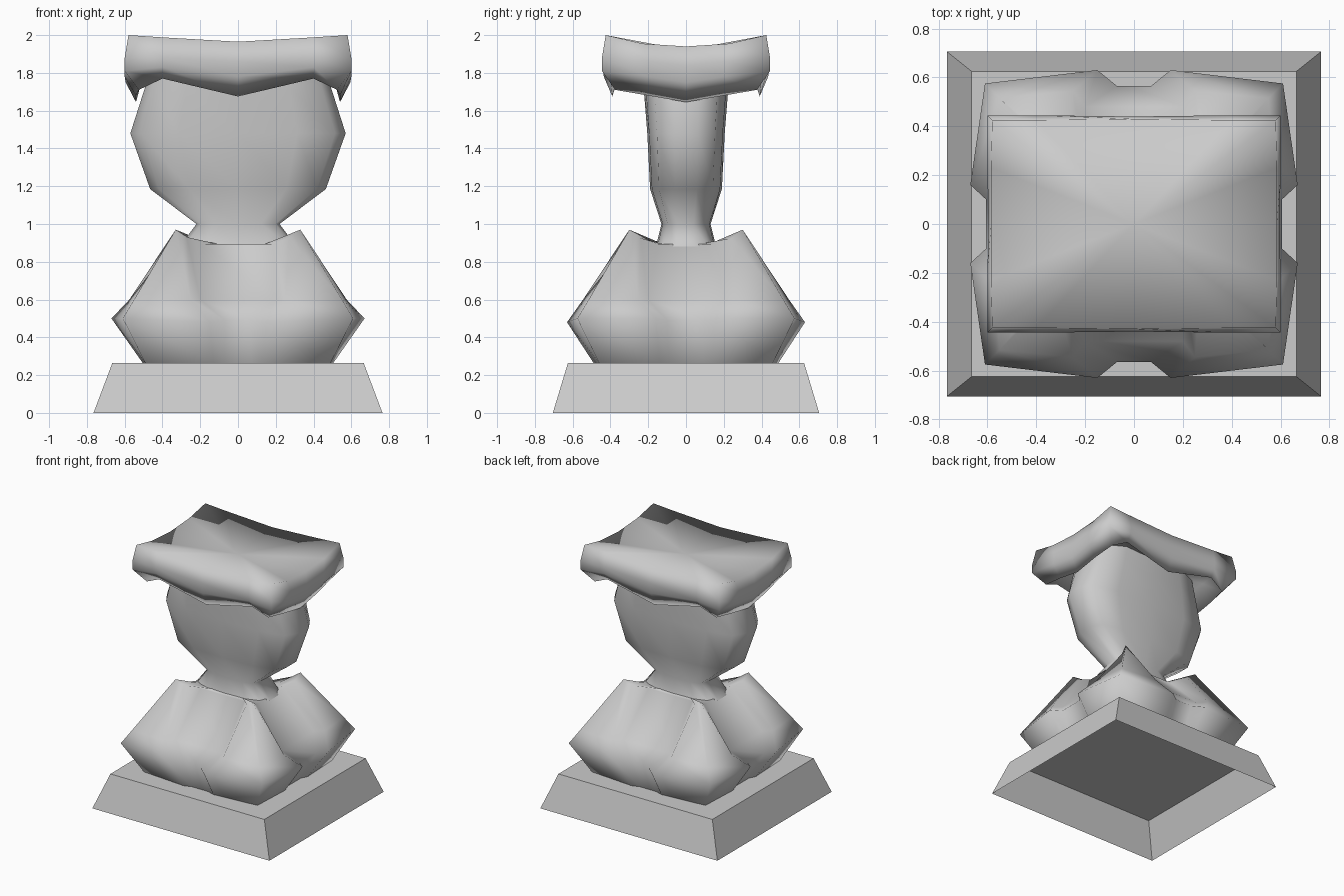
import bpy
import bmesh
import math

cube = bpy.data.objects.get("Cube")
if cube:
    bpy.data.objects.remove(cube, do_unlink=True)

stone = bpy.data.materials.new("grey_stone")
stone.use_nodes = True
GREY = (0.6, 0.6, 0.6, 1.0)
stone.diffuse_color = GREY
stone.node_tree.nodes["Principled BSDF"].inputs["Base Color"].default_value = GREY


def mirror_ring(quarter):
    """Mirror a quarter outline (from the y axis to the x axis) into a full ring."""
    ring = []
    for sx, sy, step in ((1, 1, 1), (1, -1, -1), (-1, -1, 1), (-1, 1, -1)):
        for x, y, z in quarter[::step]:
            p = (sx * x, sy * y, z)
            if p not in ring:
                ring.append(p)
    return ring


def loft(name, quarters, bottom=None, top=None, smooth_angle=None):
    """Skin quarter outlines into a body; bottom and top are cap centre heights."""
    bm = bmesh.new()
    rings = [[bm.verts.new(p) for p in mirror_ring(q)] for q in quarters]
    n = len(rings[0])
    for a, b in zip(rings, rings[1:]):
        for i in range(n):
            j = (i + 1) % n
            bm.faces.new((a[i], a[j], b[j], b[i]))
    for ring, height in ((rings[0], bottom), (rings[-1], top)):
        if height is not None:
            centre = bm.verts.new((0, 0, height))
            for i in range(n):
                bm.faces.new((ring[i], ring[(i + 1) % n], centre))
    bmesh.ops.recalc_face_normals(bm, faces=bm.faces)
    mesh = bpy.data.meshes.new(name)
    bm.to_mesh(mesh)
    bm.free()
    mesh.materials.append(stone)
    if smooth_angle:
        mesh.shade_smooth()
        mesh.set_sharp_from_angle(angle=math.radians(smooth_angle))
    obj = bpy.data.objects.new(name, mesh)
    bpy.context.collection.objects.link(obj)
    return obj


# Tapered plinth, open underneath
loft("plinth", [[(0.765, 0.705, 0.0)], [(0.665, 0.625, 0.265)]], top=0.265)

# Lower body: four corner lobes narrowing to raised tips, with a valley on each side
loft("lobed_body", [
    [(0.07, 0.47, 0.265), (0.13, 0.49, 0.265), (0.49, 0.46, 0.265),
     (0.505, 0.14, 0.265), (0.48, 0.09, 0.265)],
    [(0.07, 0.565, 0.49), (0.15, 0.63, 0.48), (0.61, 0.575, 0.5),
     (0.67, 0.16, 0.5), (0.605, 0.10, 0.49)],
    [(0.20, 0.48, 0.6), (0.25, 0.545, 0.6), (0.55, 0.515, 0.6),
     (0.575, 0.25, 0.6), (0.515, 0.20, 0.6)],
    [(0.19, 0.19, 0.895), (0.27, 0.28, 0.93), (0.33, 0.30, 0.97),
     (0.32, 0.24, 0.925), (0.29, 0.15, 0.895)],
    [(0.10, 0.14, 0.893), (0.14, 0.15, 0.893), (0.20, 0.16, 0.893),
     (0.24, 0.12, 0.893), (0.25, 0.06, 0.893)],
], top=0.89, smooth_angle=110)


def flat_section(x, y, z):
    """Quarter of a flattened, round-cornered section."""
    return [(0, y, z), (0.55 * x, 0.95 * y, z), (0.9 * x, 0.75 * y, z), (x, 0.3 * y, z)]


# Flattened upper body with a pinched waist
loft("upper_body", [flat_section(*s) for s in (
    (0.31, 0.16, 0.88), (0.22, 0.13, 1.0), (0.465, 0.19, 1.185),
    (0.57, 0.205, 1.48), (0.49, 0.225, 1.73), (0.44, 0.23, 1.9))],
    smooth_angle=110)

# Sagging cap with raised corners, hollow underneath around the upper body
loft("cap", [
    [(0, 0.34, 1.83), (0.4, 0.34, 1.86), (0.48, 0.32, 1.85),
     (0.49, 0.2, 1.84), (0.49, 0, 1.83)],
    [(0, 0.39, 1.675), (0.4, 0.40, 1.77), (0.525, 0.375, 1.71),
     (0.54, 0.2, 1.68), (0.54, 0, 1.645)],
    [(0, 0.435, 1.78), (0.4, 0.44, 1.83), (0.60, 0.445, 1.81),
     (0.60, 0.2, 1.78), (0.595, 0, 1.75)],
    [(0, 0.44, 1.86), (0.4, 0.445, 1.88), (0.60, 0.445, 1.88),
     (0.60, 0.2, 1.86), (0.595, 0, 1.84)],
    [(0, 0.43, 1.965), (0.4, 0.425, 1.988), (0.58, 0.425, 2.0),
     (0.585, 0.23, 1.955), (0.585, 0, 1.94)],
], bottom=1.89, top=1.92, smooth_angle=170)
